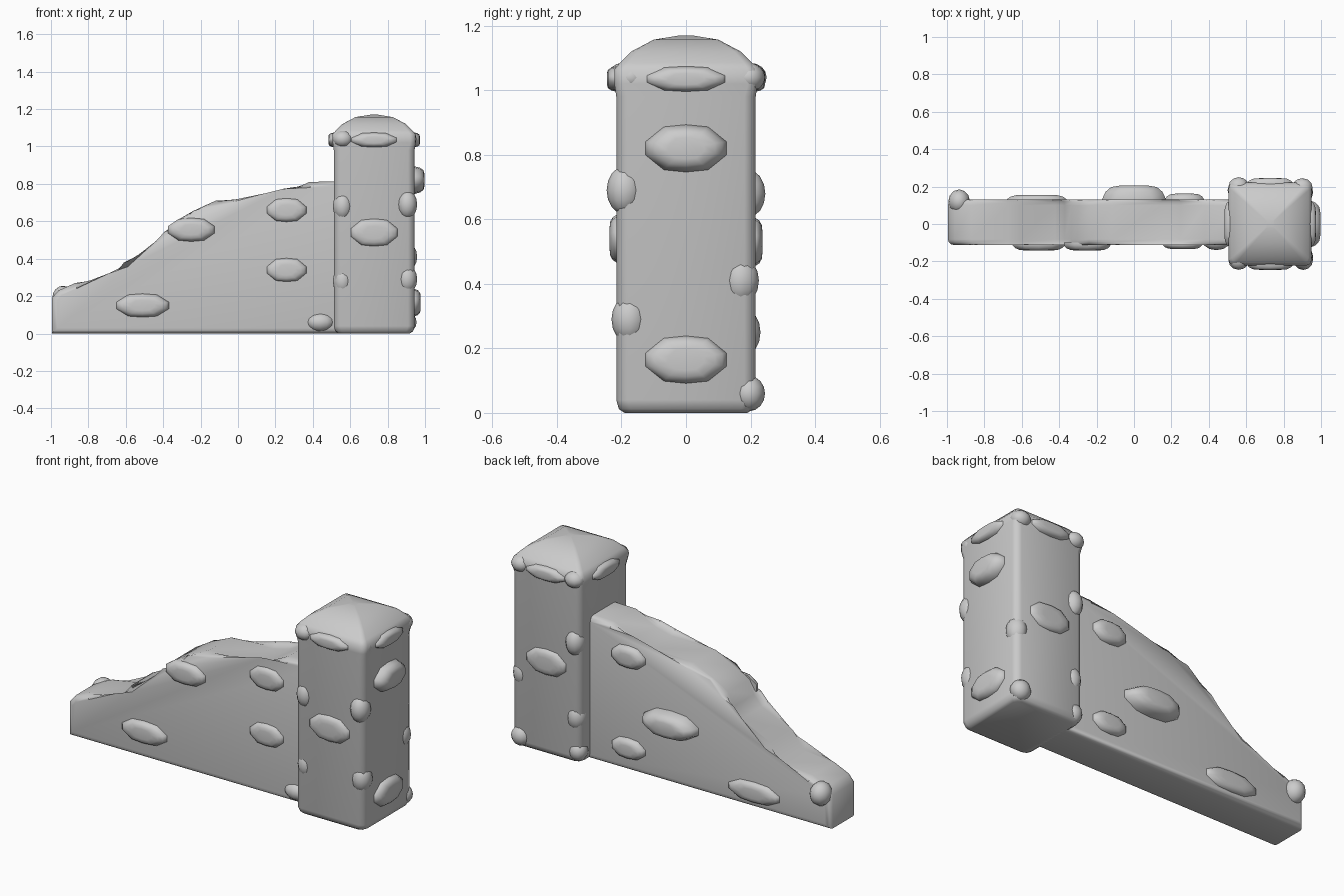
import bpy, bmesh
from math import pi
from mathutils import Vector, Matrix

if "Cube" in bpy.data.objects:
    bpy.data.objects.remove(bpy.data.objects["Cube"])

CX = 0.728  # pillar centre in x


def finish(bm, name, angle=0.9):
    bmesh.ops.recalc_face_normals(bm, faces=bm.faces)
    me = bpy.data.meshes.new(name)
    bm.to_mesh(me)
    bm.free()
    ob = bpy.data.objects.new(name, me)
    bpy.context.collection.objects.link(ob)
    bpy.ops.object.select_all(action='DESELECT')
    bpy.context.view_layer.objects.active = ob
    ob.select_set(True)
    bpy.ops.object.shade_smooth_by_angle(angle=angle)
    return ob


def loft(bm, rings):
    loops = [[bm.verts.new(p) for p in r] for r in rings]
    for a, b in zip(loops, loops[1:]):
        n = len(a)
        for i in range(n):
            bm.faces.new((a[i], a[(i + 1) % n], b[(i + 1) % n], b[i]))
    bm.faces.new(loops[0][::-1])
    bm.faces.new(loops[-1])


# Pillar with a domed square cap
def square_ring(z, h, c):
    pts = []
    for sx, sy in ((1, 1), (-1, 1), (-1, -1), (1, -1)):
        m = c * 0.28
        a, b, d = (h, h - c), (h - m, h - m), (h - c, h)
        trio = (a, b, d) if sx * sy > 0 else (d, b, a)
        pts += [(CX + sx * x, sy * y, z) for x, y in trio]
    return pts


bm = bmesh.new()
loft(bm, [square_ring(*r) for r in (
    (0, .19, .03), (.012, .208, .035), (.04, .216, .035), (.98, .216, .035),
    (1.02, .222, .03), (1.065, .222, .03), (1.085, .205, .025), (1.12, .17, .02),
    (1.157, .10, .012), (1.17, .02, .003))])
finish(bm, "pillar")

# Broken stepped wall
top = [(-.995, 0), (-.995, .19), (-.96, .23), (-.87, .27), (-.67, .295), (-.61, .38),
       (-.42, .47), (-.37, .525), (-.335, .60), (-.24, .655), (-.12, .71), (.15, .72),
       (.25, .745), (.38, .81), (.56, .815), (.56, 0)]
bm = bmesh.new()
loft(bm, [[(x, y, z) for x, z in top] for y in (-.112, .13)])
rim = [e for e in bm.edges
       if abs(e.verts[0].co.y - e.verts[1].co.y) < 1e-5 or e.calc_face_angle(0) > 1.2]
bmesh.ops.bevel(bm, geom=rim, offset=.03, segments=3, profile=.5, affect='EDGES')
finish(bm, "broken_wall")

# Raised stones lying flat on a face
OUTLINE = [(1, .3), (.55, .95), (0, 1.05), (-.55, .95), (-1, .3),
           (-1, -.3), (-.55, -.95), (0, -1.05), (.55, -.95), (1, -.3)]


def stone(name, pos, turn, w, h, d):
    """turn 0 faces -y, 1 faces +x, 2 faces +y, 3 faces -x."""
    mat = Matrix.Translation(pos) @ Matrix.Rotation(turn * pi / 2, 4, 'Z')
    bm = bmesh.new()
    loft(bm, [[mat @ Vector((x * w / 2 * s, -t * d, z * h / 2 * s)) for x, z in OUTLINE]
              for s, t in ((1, -.4), (1, .05), (.9, .55), (.72, .9), (.45, 1))])
    finish(bm, name, 1.2)


F, B = -.112, .13
for x, z, w, h, d in ((-.51, .15, .28, .12, .03), (-.25, .555, .25, .12, .03),
                      (.26, .66, .21, .12, .022), (.26, .34, .21, .12, .022)):
    stone("wall_front_stone", (x, F, z), 0, w, h, d)
for x, z, w, h, d in ((-.52, .09, .32, .11, .026), (0, .34, .34, .14, .075),
                      (.27, .65, .21, .12, .032), (.27, .13, .21, .11, .03)):
    stone("wall_back_stone", (x, B, z), 2, w, h, d)

P = .215
stone("pillar_front_stone", (CX, -P, .54), 0, .25, .14, .022)
stone("pillar_back_stone", (CX, P, .53), 2, .25, .14, .022)
for z, d in ((.82, .054), (.165, .034)):
    stone("pillar_right_stone", (CX + P, 0, z), 1, .25, .14, d)
for turn in range(4):
    dx, dy = ((0, -1), (1, 0), (0, 1), (-1, 0))[turn]
    stone("cap_stone", (CX + dx * P, dy * P, 1.035), turn, .25, .075, .03)


# Rounded stones wrapped round corners
def knob(name, pos, size):
    bm = bmesh.new()
    bmesh.ops.create_uvsphere(bm, u_segments=12, v_segments=8, radius=1)
    for v in bm.verts:
        v.co = Vector([c * s + p for c, s, p in zip(v.co, size, pos)])
    finish(bm, name, 1.2)


for x, y in ((.56, -.195), (.90, -.17), (.56, .20), (.90, .195)):
    knob("cap_corner_stone", (x, y, 1.04), (.055, .05, .045))
for x, y, z in ((.905, -.19, .69), (.905, -.175, .29), (.905, .17, .41),
                (.56, .19, .68), (.56, .175, .25), (.56, -.18, .68), (.56, -.17, .28)):
    knob("pillar_corner_stone", (x, y, z), (.053, .056, .075))
knob("pillar_foot_stone", (.90, .195, .06), (.055, .05, .055))
knob("pillar_left_foot_stone", (.55, .18, .06), (.05, .05, .055))
knob("wall_foot_stone", (.44, -.09, .06), (.075, .05, .05))
knob("wall_end_stone", (-.935, .12, .19), (.058, .065, .065))
